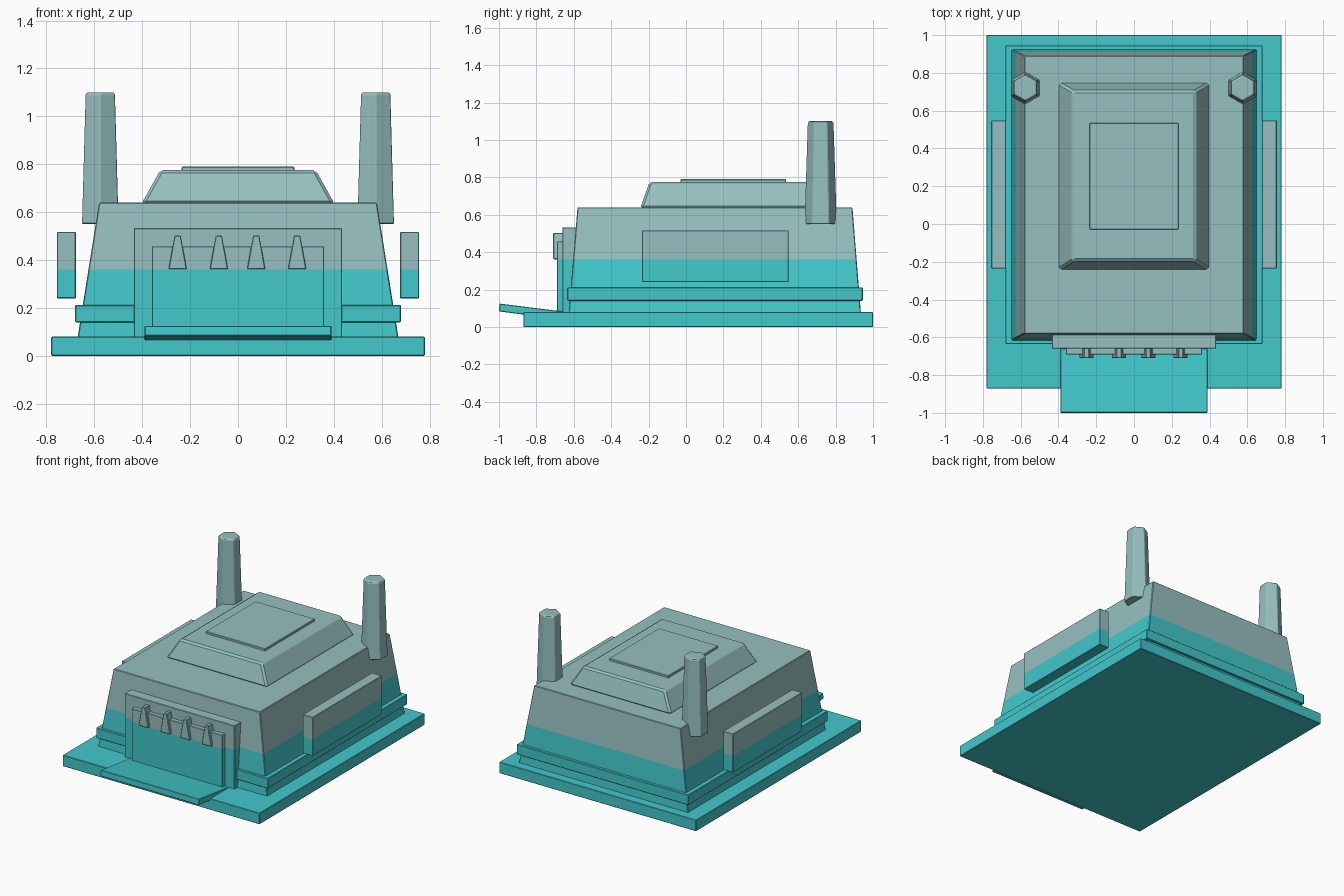
import bpy, bmesh, math
from mathutils import Vector

if "Cube" in bpy.data.objects:
    bpy.data.objects.remove(bpy.data.objects["Cube"])

SPLIT = 0.36  # height where the paint changes


def material(name, rgb):
    m = bpy.data.materials.new(name)
    m.diffuse_color = (*rgb, 1)
    m.use_nodes = True
    m.node_tree.nodes["Principled BSDF"].inputs["Base Color"].default_value = m.diffuse_color
    return m


teal = material("teal", (0.055, 0.58, 0.60))
grey = material("pale_grey_green", (0.31, 0.53, 0.53))


def finish(name, bm, bevel=0.0):
    """Split at the paint line, colour by height, add a fine edge bevel."""
    bmesh.ops.bisect_plane(bm, geom=bm.verts[:] + bm.edges[:] + bm.faces[:],
                           plane_co=(0, 0, SPLIT), plane_no=(0, 0, 1), dist=1e-4)
    bmesh.ops.recalc_face_normals(bm, faces=bm.faces[:])
    for f in bm.faces:
        f.material_index = int(f.calc_center_median().z > SPLIT - 1e-3)
    me = bpy.data.meshes.new(name)
    bm.to_mesh(me)
    bm.free()
    me.materials.append(teal)
    me.materials.append(grey)
    ob = bpy.data.objects.new(name, me)
    bpy.context.collection.objects.link(ob)
    if bevel:
        b = ob.modifiers.new("edge", "BEVEL")
        b.width, b.segments, b.limit_method = bevel, 1, 'ANGLE'
        b.angle_limit = math.radians(30)
    return ob


def loft(name, rings, bevel=0.0):
    """Closed solid from a stack of matching rings of points."""
    bm = bmesh.new()
    rows = [[bm.verts.new(p) for p in r] for r in rings]
    n = len(rows[0])
    for a, b in zip(rows, rows[1:]):
        for i in range(n):
            j = (i + 1) % n
            bm.faces.new((a[i], a[j], b[j], b[i]))
    bm.faces.new(rows[0][::-1])
    bm.faces.new(rows[-1])
    return finish(name, bm, bevel)


def rect(x0, x1, y0, y1, z):
    return [(x0, y0, z), (x1, y0, z), (x1, y1, z), (x0, y1, z)]


def box(name, x0, x1, y0, y1, z0, z1, bevel=0.003):
    return loft(name, [rect(x0, x1, y0, y1, z0), rect(x0, x1, y0, y1, z1)], bevel)


# base and tapered body with its belt
box("base_plate", -0.78, 0.78, -0.87, 1.0, 0, 0.08)
loft("body", [rect(-0.67, 0.67, -0.627, 0.935, 0.075),
              rect(-0.58, 0.58, -0.58, 0.89, 0.64)], 0.004)
box("belt", -0.68, 0.68, -0.635, 0.945, 0.14, 0.212)

# stepped roof
loft("roof_block", [rect(-0.403, 0.403, -0.245, 0.75, 0.635),
                    rect(-0.325, 0.325, -0.195, 0.705, 0.775)], 0.012)
box("roof_hatch", -0.235, 0.235, -0.03, 0.535, 0.77, 0.79)

# doorway, door and ramp
box("door_frame", -0.435, 0.435, -0.66, -0.56, 0.075, 0.533)
box("door", -0.36, 0.36, -0.69, -0.65, 0.075, 0.457)
loft("ramp", [[(x, y, z) for y, z in ((-1.0, 0.083), (-0.66, 0.04),
                                      (-0.66, 0.083), (-0.997, 0.125))]
              for x in (-0.39, 0.39)], 0.003)

# pointed teeth above the door
for i, cx in enumerate((-0.252, -0.08, 0.076, 0.247)):
    loft(f"door_tooth_{i + 1}",
         [rect(cx - 0.038, cx + 0.038, -0.71, -0.65, 0.362),
          rect(cx - 0.013, cx + 0.013, -0.71, -0.65, 0.502)], 0.003)

# side panels and six-sided chimneys
for s, side in ((-1, "left"), (1, "right")):
    xa, xb = sorted((s * 0.677, s * 0.756))
    box(f"{side}_side_panel", xa, xb, -0.235, 0.548, 0.24, 0.517)
    rings = []
    for r, z in ((0.088, 0.55), (0.071, 1.078), (0.071, 1.092), (0.064, 1.1)):
        rings.append([(s * 0.575 + r * math.sin(k * math.pi / 3),
                       0.72 + r * math.cos(k * math.pi / 3), z) for k in range(6)])
    loft(f"{side}_chimney", rings, 0.004)
